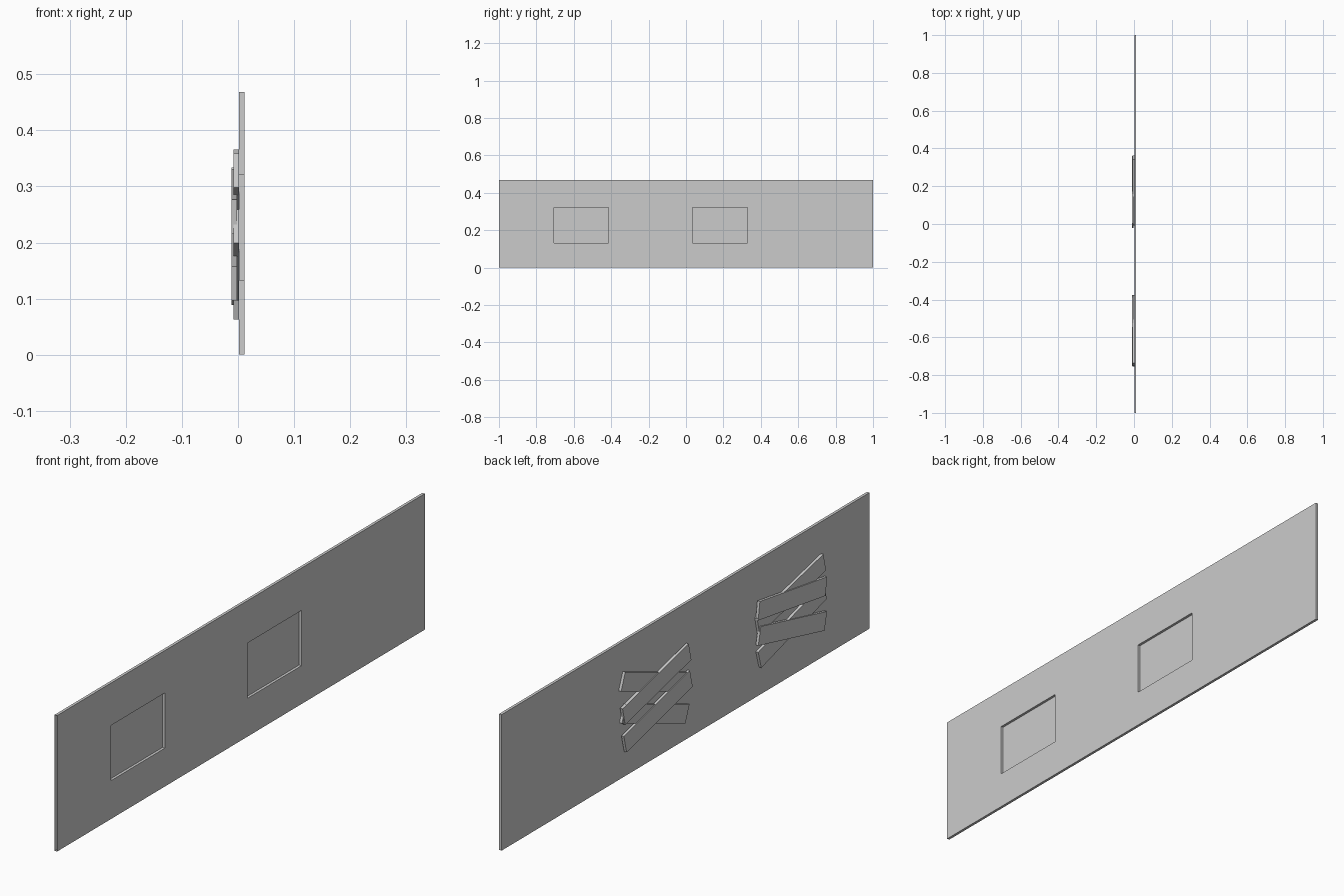
import bpy, bmesh, math
from mathutils import Vector, Matrix

if "Cube" in bpy.data.objects:
    bpy.data.objects.remove(bpy.data.objects["Cube"])

BACK, FRONT, HEIGHT = 0.0015, 0.0113, 0.468
WINDOWS = [(-0.707, -0.414), (0.035, 0.329)]
SILL, LINTEL = 0.132, 0.322


def finish(bm, name):
    bmesh.ops.recalc_face_normals(bm, faces=bm.faces)
    mesh = bpy.data.meshes.new(name)
    bm.to_mesh(mesh)
    bm.free()
    ob = bpy.data.objects.new(name, mesh)
    bpy.context.collection.objects.link(ob)
    return ob


def box(center, size, tilt=0.0):
    bm = bmesh.new()
    mat = (Matrix.Translation(center) @ Matrix.Rotation(tilt, 4, 'X')
           @ Matrix.Diagonal((*size, 1)))
    bmesh.ops.create_cube(bm, size=1, matrix=mat)
    return bm


# wall panel with two shallow window recesses in the +x face
bm = box(((BACK + FRONT) / 2, 0, HEIGHT / 2), (FRONT - BACK, 2, HEIGHT))
cuts = [((0, y, 0), (0, 1, 0)) for w in WINDOWS for y in w]
cuts += [((0, 0, z), (0, 0, 1)) for z in (SILL, LINTEL)]
for co, no in cuts:
    bmesh.ops.bisect_plane(bm, geom=bm.verts[:] + bm.edges[:] + bm.faces[:],
                           plane_co=co, plane_no=no)
bm.normal_update()
panes = []
for f in bm.faces:
    c = f.calc_center_median()
    if f.normal.x > 0.9 and SILL < c.z < LINTEL and any(a < c.y < b for a, b in WINDOWS):
        panes.append(f)
new = bmesh.ops.extrude_face_region(bm, geom=panes)["geom"]
bmesh.ops.delete(bm, geom=panes, context='FACES_ONLY')
bmesh.ops.translate(bm, vec=(0.0022 - FRONT, 0, 0),
                    verts=[v for v in new if isinstance(v, bmesh.types.BMVert)])
bmesh.ops.recalc_face_normals(bm, faces=bm.faces)
# the panel is open at its -y end
end = [f for f in bm.faces if f.calc_center_median().y < -0.999]
bmesh.ops.delete(bm, geom=end, context='FACES')
finish(bm, "wall_panel")

# boards nailed over each window: y, z, tilt in degrees, layer (0 under, 1 over)
BOARDS = [
    (0.180, 0.270, 21, 0), (0.176, 0.158, 21, 0),
    (0.174, 0.260, -13.6, 1), (0.167, 0.164, -14, 1),
    (-0.563, 0.287, -13, 0), (-0.568, 0.178, -16, 0),
    (-0.564, 0.273, 8.5, 1), (-0.564, 0.170, 13.4, 1),
]
for i, (y, z, tilt, over) in enumerate(BOARDS):
    x = -0.0065 if over else -0.003
    layer = "over" if over else "under"
    finish(box((x, y, z), (0.0096, 0.37, 0.0625), math.radians(tilt)),
           f"{layer}_board_{i + 1}")
